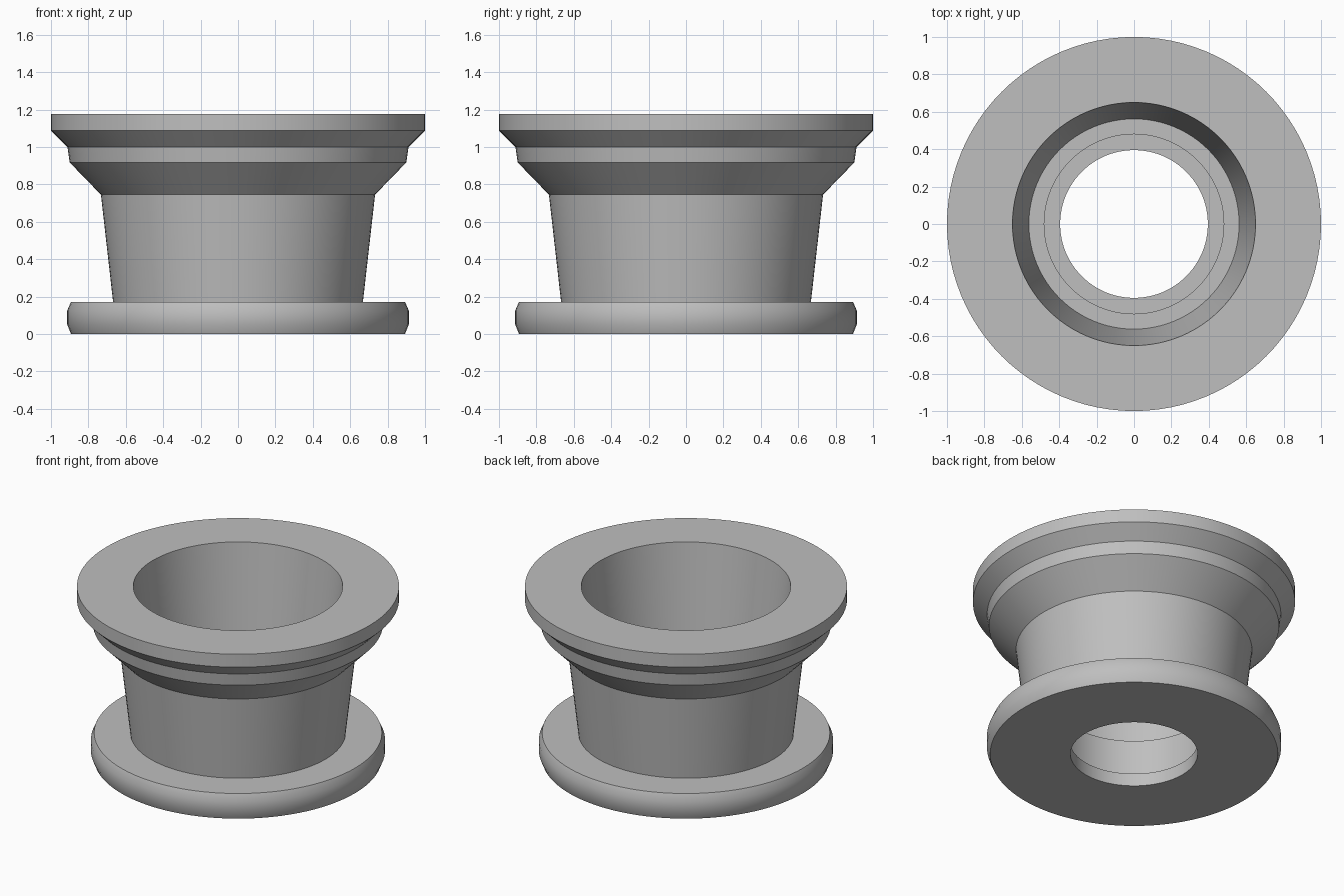
import bpy
import bmesh
import math

cube = bpy.data.objects.get("Cube")
if cube:
    bpy.data.objects.remove(cube, do_unlink=True)

SEGMENTS = 96

# Plain grey material
grey = bpy.data.materials.new("plain grey")
grey.use_nodes = True
colour = (0.52, 0.52, 0.52, 1.0)
grey.diffuse_color = colour
grey.node_tree.nodes["Principled BSDF"].inputs["Base Color"].default_value = colour


def lathe(name, profile, material):
    """Spin a closed (radius, height) outline around the z axis."""
    bm = bmesh.new()
    verts = [bm.verts.new((r, 0, z)) for r, z in profile]
    edges = [bm.edges.new((v, verts[i - 1])) for i, v in enumerate(verts)]
    bmesh.ops.spin(bm, geom=verts + edges, cent=(0, 0, 0), axis=(0, 0, 1),
                   angle=math.tau, steps=SEGMENTS, use_merge=True)
    bmesh.ops.remove_doubles(bm, verts=bm.verts[:], dist=0.0001)
    bmesh.ops.recalc_face_normals(bm, faces=bm.faces[:])
    mesh = bpy.data.meshes.new(name)
    bm.to_mesh(mesh)
    bm.free()
    mesh.materials.append(material)
    obj = bpy.data.objects.new(name, mesh)
    bpy.context.collection.objects.link(obj)
    bpy.ops.object.select_all(action="DESELECT")
    obj.select_set(True)
    bpy.context.view_layer.objects.active = obj
    bpy.ops.object.shade_smooth_by_angle(angle=math.radians(30))
    return obj


# Foot flange with eased rim
foot = [(0.395, 0), (0.893, 0), (0.913, 0.05), (0.913, 0.125), (0.893, 0.172)]
# Tapered neck and the stepped collar above it
neck = [(0.668, 0.172), (0.733, 0.745)]
collar = [(0.9, 0.917), (0.912, 1.0), (1.0, 1.087), (1.0, 1.176)]
# Tapered cup, counterbore and through hole
bore = [(0.65, 1.176), (0.562, 0.37), (0.48, 0.37), (0.48, 0.087), (0.395, 0.087)]

lathe("flanged_bushing", foot + neck + collar + bore, grey)
